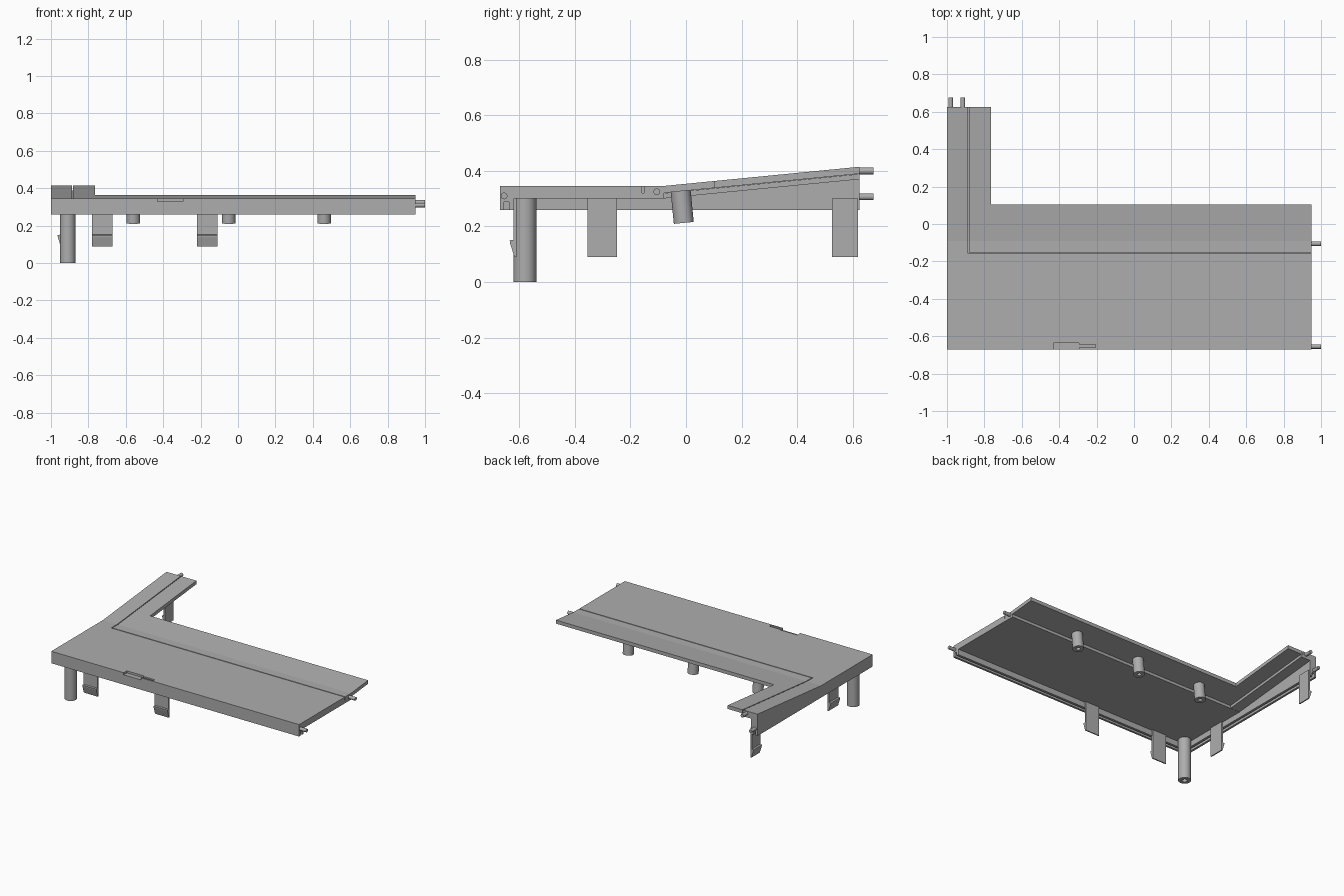
import bpy, bmesh, math
from mathutils import Matrix, Vector

cube = bpy.data.objects.get("Cube")
if cube:
    bpy.data.objects.remove(cube)

grey = bpy.data.materials.new("plain grey")
grey.use_nodes = True
grey.diffuse_color = (0.42, 0.42, 0.42, 1)
grey.node_tree.nodes["Principled BSDF"].inputs["Base Color"].default_value = grey.diffuse_color


def finish(bm, name, smooth=False):
    bmesh.ops.recalc_face_normals(bm, faces=bm.faces)
    mesh = bpy.data.meshes.new(name)
    bm.to_mesh(mesh)
    bm.free()
    mesh.materials.append(grey)
    if smooth:
        mesh.shade_smooth()
        mesh.set_sharp_from_angle(angle=math.radians(35))
    obj = bpy.data.objects.new(name, mesh)
    bpy.context.collection.objects.link(obj)
    return obj


def extrude(name, profile, start, end, axis="x"):
    """Extrude a side profile along x (points are y, z) or along y (points are x, z)."""
    bm = bmesh.new()
    place = (lambda a, z: (start, a, z)) if axis == "x" else (lambda a, z: (a, start, z))
    face = bm.faces.new([bm.verts.new(place(a, z)) for a, z in profile])
    made = bmesh.ops.extrude_face_region(bm, geom=[face])["geom"]
    move = Vector((end - start, 0, 0)) if axis == "x" else Vector((0, end - start, 0))
    bmesh.ops.translate(bm, vec=move, verts=[v for v in made if isinstance(v, bmesh.types.BMVert)])
    return finish(bm, name)


def box(name, x, y, z):
    return extrude(name, [(y[0], z[0]), (y[1], z[0]), (y[1], z[1]), (y[0], z[1])], *x)


def rod(name, base, direction, length, radius, hole=0.0):
    """Round rod from base along direction, with an optional blind hole in the base."""
    bm = bmesh.new()
    points = [(0, length), (radius, length), (radius, 0)]
    points += [(hole, 0), (hole, length * 0.7), (0, length * 0.7)] if hole else [(0, 0)]
    verts = [bm.verts.new((r, 0, z)) for r, z in points]
    edges = [bm.edges.new(pair) for pair in zip(verts, verts[1:])]
    bmesh.ops.spin(bm, geom=verts + edges, cent=(0, 0, 0), axis=(0, 0, 1),
                   angle=math.tau, steps=32)
    bmesh.ops.remove_doubles(bm, verts=bm.verts, dist=1e-5)
    turn = Vector(direction).to_track_quat("Z", "Y").to_matrix().to_4x4()
    bmesh.ops.transform(bm, matrix=Matrix.Translation(base) @ turn, verts=bm.verts)
    return finish(bm, name, smooth=True)


LEFT, RIGHT, FRONT, BACK = -1.0, 0.95, -0.67, 0.625
MAIN_BACK, ARM_SIDE = 0.105, -0.765
KINK, FLAT, SLOPE = -0.09, 0.345, 0.098
SEAM_X, SEAM_Y = -0.885, -0.155


def top(y):
    return FLAT + max(0, y - KINK) * SLOPE


def sloped(y0, y1, drop_top, drop_bottom):
    """Profile of a layer lying between two depths under the bent top."""
    ys = [y0] + ([KINK] if y0 < KINK < y1 else []) + [y1]
    return [(y, top(y) - drop_top) for y in ys] + [(y, top(y) - drop_bottom) for y in reversed(ys)]


# Front panel with a grooved front skirt and a ledge under the seam
front_panel = extrude("front_panel", [
    (FRONT, FLAT), (SEAM_Y - 0.003, FLAT), (SEAM_Y - 0.003, 0.32), (-0.08, 0.32), (-0.08, 0.3),
    (-0.62, 0.3), (-0.62, 0.26), (-0.637, 0.26), (-0.637, 0.288), (-0.655, 0.288),
    (-0.655, 0.26), (FRONT, 0.26)], LEFT, RIGHT)

# Stepped notch in the front edge
for name, x, y in (("notch_cutter_wide", (-0.43, -0.295), (-0.69, -0.635)),
                   ("notch_cutter_narrow", (-0.3, -0.205), (-0.66, -0.643))):
    cutter = box(name, x, y, (0.33, 0.4))
    cutter.hide_render = True
    cutter.hide_set(True)
    cut = front_panel.modifiers.new(name, "BOOLEAN")
    cut.operation, cut.solver, cut.object = "DIFFERENCE", "EXACT", cutter

# Outer strip of the arm, its ledge, and the thinner rear panel and inner strip
extrude("outer_strip", sloped(SEAM_Y - 0.003, BACK, 0, 0.045), LEFT, SEAM_X - 0.003)
extrude("arm_ledge", sloped(-0.08, BACK, 0.026, 0.045), SEAM_X - 0.003, SEAM_X + 0.01)
extrude("rear_panel", sloped(SEAM_Y + 0.003, MAIN_BACK, 0, 0.025), SEAM_X + 0.003, RIGHT)
extrude("inner_strip", sloped(MAIN_BACK, BACK, 0, 0.025), SEAM_X + 0.003, ARM_SIDE)

# Side skirt: solid upper band with two lips below
for name, x0, x1, low in (("skirt_band", LEFT, -0.95, 0.288),
                          ("skirt_outer_lip", LEFT, -0.985, 0.26),
                          ("skirt_inner_lip", -0.967, -0.95, 0.26)):
    extrude(name, [(FRONT, low), (BACK, low), (BACK, top(BACK) - 0.03),
                   (KINK, FLAT - 0.03), (FRONT, FLAT - 0.03)], x0, x1)


# Snap clips with a wedge-shaped catch facing outward
def clip(name, outer, start, end, axis):
    profile = [(outer, 0.3), (outer, 0.152), (outer - 0.013, 0.15), (outer - 0.011, 0.138),
               (outer + 0.004, 0.09), (outer + 0.012, 0.09), (outer + 0.012, 0.3)]
    extrude(name, profile, start, end, axis)


for i, x in enumerate((-0.725, -0.165)):
    clip(f"front_clip_{i + 1}", -0.622, x - 0.055, x + 0.055, "x")
for i, (y0, y1) in enumerate(((-0.355, -0.248), (0.525, 0.62))):
    clip(f"side_clip_{i + 1}", -0.952, y0, y1, "y")

# Corner post and tilted sockets under the rear panel
rod("corner_post", (-0.91, -0.58, 0), (0, 0, 1), 0.305, 0.041, 0.017)
for i, x in enumerate((-0.56, -0.05, 0.46)):
    rod(f"socket_{i + 1}", (x, -0.008, 0.213), (0, -SLOPE, 1), 0.12, 0.036, 0.014)

# Joining pegs on the right end and on the arm end
for i, (y, z) in enumerate(((-0.655, 0.31), (-0.105, 0.325))):
    rod(f"right_peg_{i + 1}", (RIGHT - 0.02, y, z), (1, 0, 0), 0.07, 0.012)
for i, (x, z) in enumerate(((-0.98, 0.307), (-0.915, 0.4))):
    rod(f"arm_peg_{i + 1}", (x, BACK - 0.02, z), (0, 1, 0), 0.07, 0.012)
